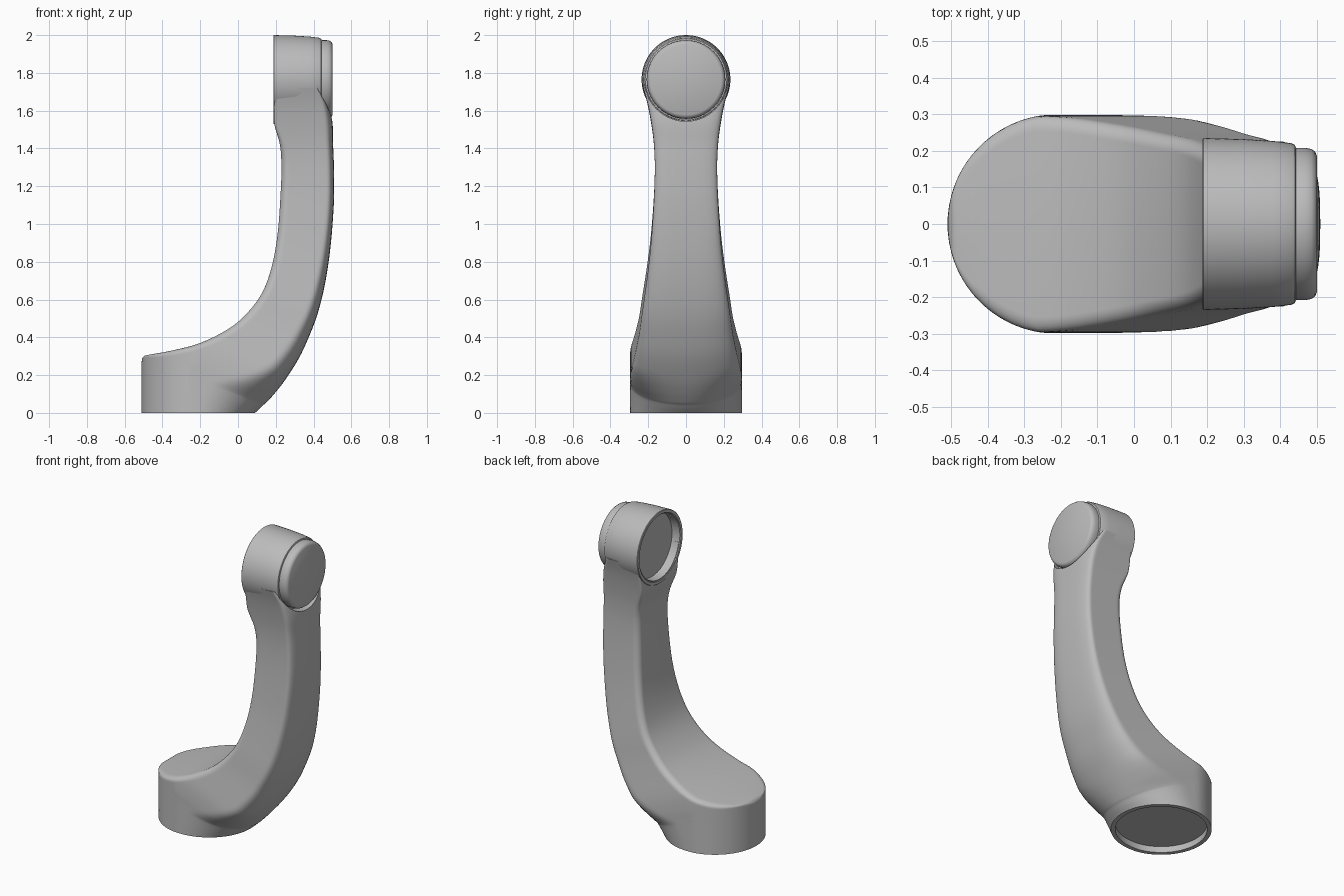
import bpy, bmesh, math

if "Cube" in bpy.data.objects:
    bpy.data.objects.remove(bpy.data.objects["Cube"], do_unlink=True)

grey = bpy.data.materials.new("plain grey")
grey.use_nodes = True
grey.diffuse_color = (0.5, 0.5, 0.5, 1)
grey.node_tree.nodes["Principled BSDF"].inputs["Base Color"].default_value = (0.5, 0.5, 0.5, 1)

HEAD_Z = 1.765
BASE_X, BASE_R = -0.21, 0.3


def loft(name, rings):
    """Skin a list of equal closed rings and cap both ends."""
    bm = bmesh.new()
    loops = [[bm.verts.new(p) for p in ring] for ring in rings]
    for a, b in zip(loops, loops[1:]):
        for i in range(len(a)):
            j = (i + 1) % len(a)
            bm.faces.new((a[i], a[j], b[j], b[i]))
    bm.faces.new(loops[0])
    bm.faces.new(loops[-1])
    bmesh.ops.recalc_face_normals(bm, faces=bm.faces)
    mesh = bpy.data.meshes.new(name)
    bm.to_mesh(mesh)
    bm.free()
    mesh.materials.append(grey)
    obj = bpy.data.objects.new(name, mesh)
    bpy.context.collection.objects.link(obj)
    return obj


def lathe(name, profile, steps=96):
    """Turn (x, radius) points round the head axis."""
    angles = [2 * math.pi * i / steps for i in range(steps)]
    return loft(name, [[(x, r * math.cos(a), HEAD_Z + r * math.sin(a)) for a in angles]
                       for x, r in profile])


def select(obj):
    bpy.ops.object.select_all(action="DESELECT")
    obj.select_set(True)
    bpy.context.view_layer.objects.active = obj


def smooth(obj):
    select(obj)
    bpy.ops.object.shade_smooth_by_angle(angle=math.radians(35))


def mix(a, b, t):
    return a + (b - a) * max(0, min(1, t))


def spline(points, steps):
    """Smooth curve through tuples of any length."""
    out = []
    for i in range(len(points) - 1):
        a, b, c, d = (points[max(0, min(len(points) - 1, i + k))] for k in (-1, 0, 1, 2))
        for s in range(steps):
            t = s / steps
            out.append([q + t / 2 * (r - p + t * (2 * p - 5 * q + 4 * r - w + t * (3 * (q - r) + w - p)))
                        for p, q, r, w in zip(a, b, c, d)])
    return out + [list(points[-1])]


# Arm stations: inner x, inner z, outer x, outer z, half width
stations = [
    (-.51, 0, .09, 0, .297),
    (-.51, .15, .115, .022, .297),
    (-.51, .27, .135, .042, .297),
    (-.5, .298, .145, .05, .297),
    (-.47, .308, .16, .065, .297),
    (-.35, .33, .2, .11, .297),
    (-.2, .37, .25, .175, .29),
    (-.05, .445, .32, .285, .267),
    (.05, .53, .37, .39, .247),
    (.13, .64, .42, .52, .23),
    (.18, .78, .46, .68, .208),
    (.21, .95, .49, .88, .186),
    (.225, 1.15, .508, 1.12, .17),
    (.23, 1.3, .508, 1.3, .165),
    (.222, 1.42, .503, 1.43, .17),
    (.192, 1.53, .5, 1.54, .184),
    (.192, 1.63, .48, 1.64, .203),
    (.195, 1.72, .44, 1.72, .226),
]


def section(px, pz, qx, qz, width, samples=36):
    """Flat inner face, filleted corners, straight sides and a domed outer face."""
    length = math.hypot(qx - px, qz - pz)
    shoulder = mix(mix(.5, .74, qz / .2), .84, (qz - .2) / .8)
    power = mix(2, 3, qz / 1.0)
    fillet = mix(mix(.01, .04, (px + .51) / .1), .012, (pz - 1.35) / .18)
    half = []
    for i in range(samples + 1):
        t = (1 - math.cos(math.pi * i / samples)) / 2
        x, z, h = mix(px, qx, t), mix(pz, qz, t), width
        if x < BASE_X:
            h = min(h, math.sqrt(max(0, BASE_R ** 2 - (x - BASE_X) ** 2)))
        if t > shoulder:
            h *= max(0, 1 - ((t - shoulder) / (1 - shoulder)) ** power) ** (1 / power)
        gap = fillet - t * length
        if gap > 0 and px > -.509:
            h -= fillet - math.sqrt(fillet ** 2 - gap ** 2)
        half.append((x, max(h, .006), z))
    return half + [(x, -y, z) for x, y, z in reversed(half)]


rings = [section(*s) for s in spline(stations, 4)]


# Shallow recess under the foot
def foot_ring(z):
    return [(BASE_X + (x - BASE_X) * .91, y * .91, z) for x, y, _ in rings[0]]


arm = loft("arm", [foot_ring(.04), foot_ring(0)] + rings)

# Clear the arm out of the head recess and from round the button
for label, x0, x1, radius in (("recess", .1, .25, .206), ("button", .437, .7, .221)):
    cutter = lathe(label + "_cutter", [(x0, radius), (x1, radius)])
    cutter.hide_render = True
    cut = arm.modifiers.new(label, "BOOLEAN")
    cut.operation = "DIFFERENCE"
    cut.solver = "EXACT"
    cut.object = cutter
    select(arm)
    bpy.ops.object.modifier_apply(modifier=cut.name)
    bpy.data.objects.remove(cutter, do_unlink=True)
smooth(arm)

# Round head with a recessed inner face
head = lathe("head", [(.245, .205), (.192, .21), (.187, .215), (.187, .232), (.19, .235),
                      (.3, .232), (.38, .227), (.43, .221), (.44, .216), (.443, .208)])
smooth(head)

# Soft-edged button on the outer face
button = lathe("button", [(.43, .204), (.445, .208), (.47, .208), (.485, .205),
                          (.495, .198), (.5, .187)])
smooth(button)
